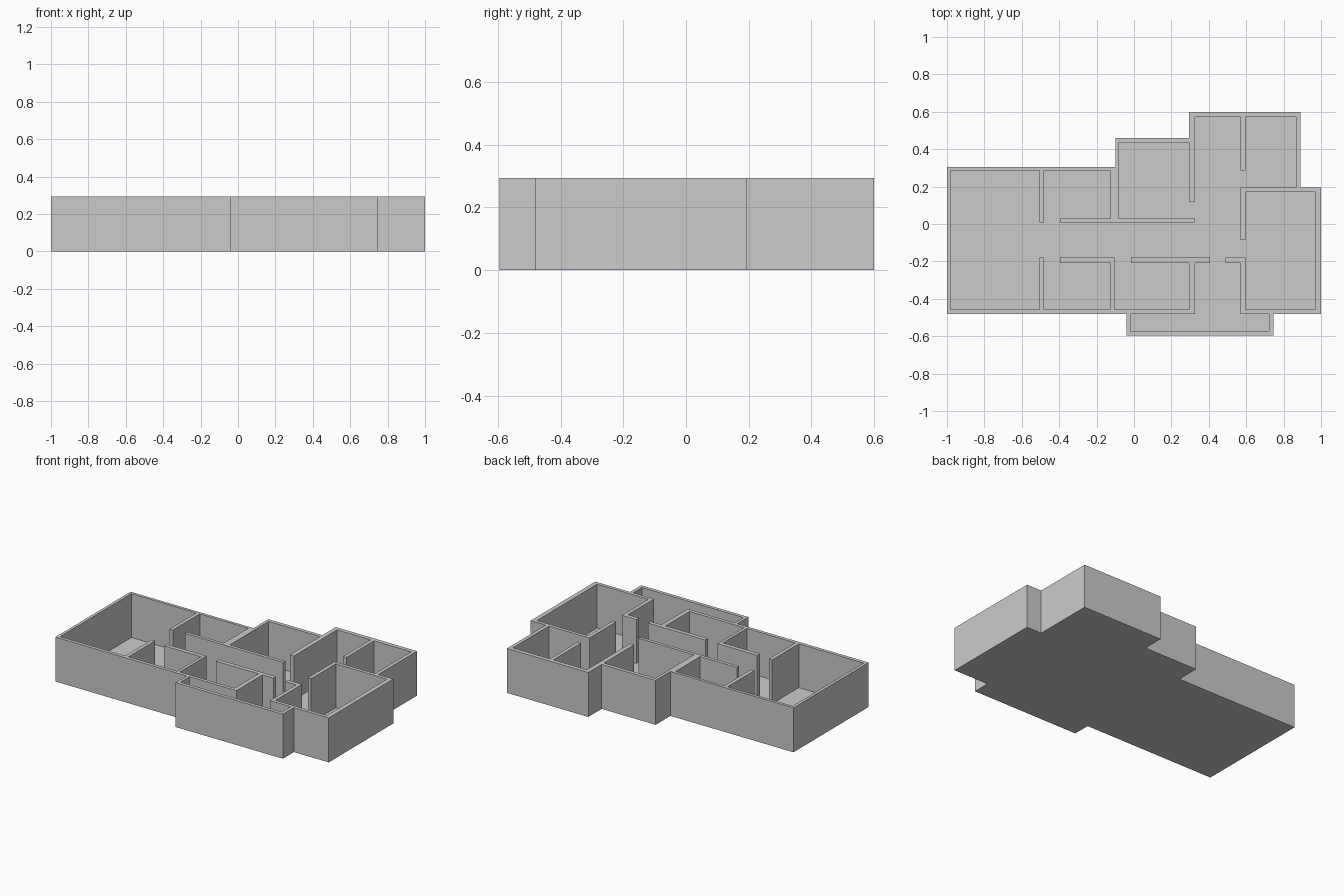
import bpy, bmesh

FLOOR_TOP, WALL_TOP = 0.004, 0.294


def extrude_plan(name, rects, z0, z1):
    """Solid from the union of plan rectangles (x0, y0, x1, y1)."""
    xs = sorted({v for r in rects for v in (r[0], r[2])})
    ys = sorted({v for r in rects for v in (r[1], r[3])})
    bm = bmesh.new()
    verts = {}

    def vert(i, j):
        if (i, j) not in verts:
            verts[i, j] = bm.verts.new((xs[i], ys[j], z0))
        return verts[i, j]

    for i in range(len(xs) - 1):
        for j in range(len(ys) - 1):
            cx, cy = (xs[i] + xs[i + 1]) / 2, (ys[j] + ys[j + 1]) / 2
            if any(a < cx < c and b < cy < d for a, b, c, d in rects):
                bm.faces.new([vert(i, j), vert(i + 1, j),
                              vert(i + 1, j + 1), vert(i, j + 1)])
    ext = bmesh.ops.extrude_face_region(bm, geom=bm.faces[:], use_keep_orig=True)
    top = [g for g in ext["geom"] if isinstance(g, bmesh.types.BMVert)]
    bmesh.ops.translate(bm, verts=top, vec=(0, 0, z1 - z0))
    bmesh.ops.recalc_face_normals(bm, faces=bm.faces[:])
    mesh = bpy.data.meshes.new(name)
    bm.to_mesh(mesh)
    bm.free()
    obj = bpy.data.objects.new(name, mesh)
    bpy.context.collection.objects.link(obj)
    return obj


# Floor slab: overlapping wings of the house
floor = [
    (-1.0, -0.48, 1.0, 0.195),
    (-1.0, -0.48, 0.89, 0.305),
    (-0.1, -0.48, 0.89, 0.46),
    (0.295, -0.48, 0.89, 0.6),
    (-0.04, -0.595, 0.745, -0.48),
]
extrude_plan("floor_slab", floor, 0, FLOOR_TOP)

# Outer walls, going round from the left end
outer = [
    (-1.0, -0.48, -0.98, 0.305),
    (-1.0, 0.286, -0.08, 0.305),
    (-0.1, 0.286, -0.08, 0.46),
    (-0.1, 0.435, 0.325, 0.46),
    (0.295, 0.435, 0.325, 0.6),
    (0.295, 0.572, 0.89, 0.6),
    (0.866, 0.172, 0.89, 0.6),
    (0.57, 0.172, 1.0, 0.195),
    (0.97, -0.48, 1.0, 0.195),
    (0.57, -0.48, 1.0, -0.457),
    (-1.0, -0.48, 0.325, -0.457),
]
# Front bay
bay = [
    (-0.04, -0.595, -0.02, -0.457),
    (-0.04, -0.595, 0.745, -0.572),
    (0.722, -0.595, 0.745, -0.457),
]
# Partitions behind the corridor
back_rooms = [
    (-0.505, 0.008, -0.48, 0.305),
    (-0.395, 0.008, 0.325, 0.03),
    (-0.125, 0.008, -0.08, 0.305),
    (0.295, 0.12, 0.325, 0.46),
    (0.57, 0.285, 0.595, 0.6),
    (0.57, -0.085, 0.595, 0.195),
]
# Partitions in front of the corridor
front_rooms = [
    (-0.505, -0.48, -0.48, -0.18),
    (-0.125, -0.48, -0.105, -0.18),
    (0.295, -0.48, 0.325, -0.18),
    (0.57, -0.48, 0.595, -0.18),
] + [(x0, -0.208, x1, -0.18)
     for x0, x1 in ((-0.395, -0.105), (-0.015, 0.405), (0.49, 0.595))]

extrude_plan("walls", outer + bay + back_rooms + front_rooms, FLOOR_TOP, WALL_TOP)
